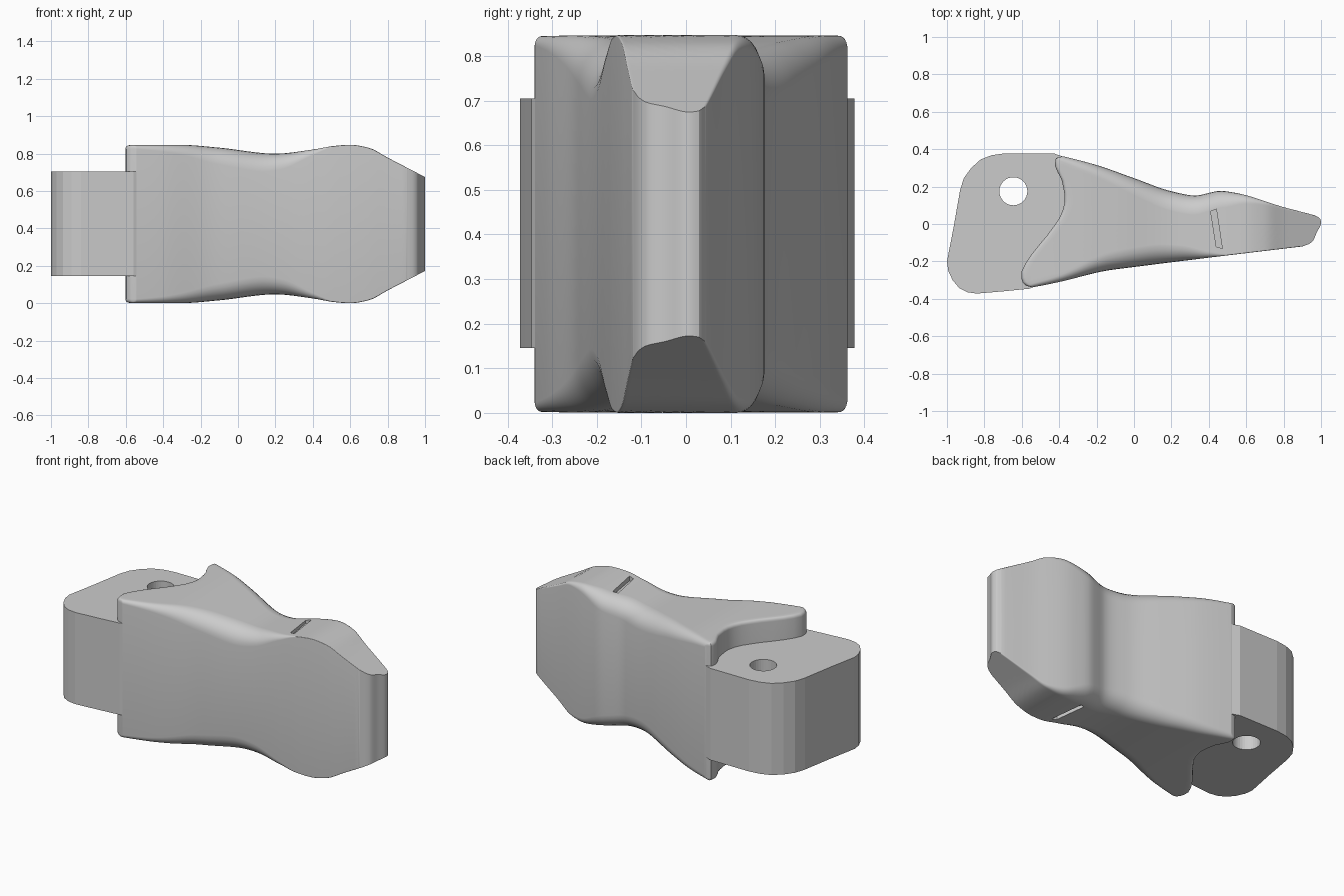
import bpy, bmesh, math

if "Cube" in bpy.data.objects:
    bpy.data.objects.remove(bpy.data.objects["Cube"])

MID = 0.4235  # mid height of the model; everything mirrors about it


def curve(pts):
    """Smooth monotone interpolation through (t, value) points."""
    n = len(pts)
    s = [(pts[i + 1][1] - pts[i][1]) / (pts[i + 1][0] - pts[i][0]) for i in range(n - 1)]
    m = [s[0]] + [2 * a * b / (a + b) if a * b > 0 else 0 for a, b in zip(s, s[1:])] + [s[-1]]

    def f(t):
        if t <= pts[0][0]:
            return pts[0][1] + m[0] * (t - pts[0][0])
        if t >= pts[-1][0]:
            return pts[-1][1] + m[-1] * (t - pts[-1][0])
        i = max(k for k in range(n - 1) if pts[k][0] <= t)
        w = pts[i + 1][0] - pts[i][0]
        q = (t - pts[i][0]) / w
        return ((2*q**3 - 3*q**2 + 1) * pts[i][1] + (q**3 - 2*q*q + q) * w * m[i]
                + (3*q*q - 2*q**3) * pts[i + 1][1] + (q**3 - q*q) * w * m[i + 1])
    return f


def make_object(name, bm):
    bmesh.ops.recalc_face_normals(bm, faces=bm.faces)
    me = bpy.data.meshes.new(name)
    bm.to_mesh(me)
    bm.free()
    ob = bpy.data.objects.new(name, me)
    bpy.context.collection.objects.link(ob)
    return ob


def prism(name, outline, z0, z1):
    bm = bmesh.new()
    face = bm.faces.new([bm.verts.new((x, y, z0)) for x, y in outline])
    ext = bmesh.ops.extrude_face_region(bm, geom=[face])['geom']
    bmesh.ops.translate(bm, vec=(0, 0, z1 - z0),
                        verts=[g for g in ext if isinstance(g, bmesh.types.BMVert)])
    return make_object(name, bm)


def activate(ob):
    bpy.ops.object.select_all(action='DESELECT')
    ob.select_set(True)
    bpy.context.view_layer.objects.active = ob


def cut(ob, cutter):
    mod = ob.modifiers.new('cut', 'BOOLEAN')
    mod.operation = 'DIFFERENCE'
    mod.solver = 'EXACT'
    mod.object = cutter
    activate(ob)
    bpy.ops.object.modifier_apply(modifier=mod.name)
    bpy.data.objects.remove(cutter)


# Tooth body: plan limits, height and fillet radii along the length
y_lo = curve([(-.6, -.35), (-.4, -.31), (-.15, -.25), (0, -.23), (.4, -.18), (.9, -.12), (1, -.108)])
y_hi = curve([(-.6, .41), (-.38, .362), (-.2, .315), (0, .245), (.2, .175), (.33, .152),
              (.4, .166), (.46, .177), (.55, .165), (.8, .09), (.97, .045), (1, .035)])
half_h = curve([(-.6, .421), (-.3, .4225), (-.1, .408), (.2, .376), (.4, .398),
                (.52, .418), (.6, .4235), (.7, .407), (.8, .355), (1, .251)])
r_lo = curve([(-.6, .015), (-.4, .035), (-.1, .09), (.1, .1), (.25, .08), (.4, .03), (.52, .004), (1, .003)])
r_hi = curve([(-.45, .02), (-.1, .07), (.2, .1), (.46, .085), (.6, .04), (.75, .012), (1, .004)])
# Rear and nose contours across the width (v = 0 low-y side, 1 high-y side)
x_rear = curve([(0, -.545), (.03, -.585), (.07, -.602), (.12, -.602), (.2, -.57), (.4, -.45),
                (.55, -.385), (.65, -.37), (.8, -.385), (.92, -.422), (.97, -.418), (1, -.38)])
x_nose = curve([(0, .9), (.05, .935), (.15, .958), (.4, .975), (.8, 1.0), (.95, .995), (1, .97)])

FIL, INNER, COLS, REAR_R = 6, 18, 60, .02
ROWS = 2 * FIL + INNER


def row_v(j, x):
    """Cross-width position of row j at x, keeping fillet rows inside the fillets."""
    w = y_hi(x) - y_lo(x)
    a, b = r_lo(x) / w, 1 - r_hi(x) / w
    if j < FIL:
        return a * (1 - math.cos(math.pi / 2 * (1 - (1 - j / FIL)))) if j else 0
    if j > FIL + INNER:
        k = ROWS - j
        return 1 - (1 - b) * (1 - math.cos(math.pi / 2 * k / FIL)) if k else 1
    t = (j - FIL) / INNER
    t = .4 * t + .6 * (1 - math.cos(math.pi * t)) / 2
    return a + (b - a) * t


def drop(d, r):
    q = min(1, max(0, 1 - d / r))
    return r * (1 - math.sqrt(1 - q * q))


def body_point(i, j):
    v = j / ROWS
    for _ in range(6):
        x0, x1 = x_rear(v), x_nose(v)
        if i <= 4:
            x = x0 + REAR_R * (1 - math.cos(math.pi / 2 * i / 4))
        else:
            x = x0 + REAR_R + (x1 - x0 - REAR_R) * (i - 4) / (COLS - 4)
        v = row_v(j, x)
    lo, hi = y_lo(x), y_hi(x)
    y = lo + (hi - lo) * v
    down = max(drop(y - lo, r_lo(x)), drop(hi - y, r_hi(x)), drop(x - x0, REAR_R))
    return x, y, half_h(x) - down


bm = bmesh.new()
grid = [[body_point(i, j) for j in range(ROWS + 1)] for i in range(COLS + 1)]
top, bot = [[[bm.verts.new((x, y, MID + s * z)) for x, y, z in col] for col in grid] for s in (1, -1)]
for g in (top, bot):
    for i in range(COLS):
        for j in range(ROWS):
            bm.faces.new((g[i][j], g[i + 1][j], g[i + 1][j + 1], g[i][j + 1]))
rim = ([(i, 0) for i in range(COLS)] + [(COLS, j) for j in range(ROWS)]
       + [(i, ROWS) for i in range(COLS, 0, -1)] + [(0, j) for j in range(ROWS, 0, -1)])
for (a, b), (c, d) in zip(rim, rim[1:] + rim[:1]):
    bm.faces.new((top[a][b], top[c][d], bot[c][d], bot[a][b]))
body = make_object('tooth_body', bm)

# Shallow slots on the upper and lower faces
slot = [(.41, .068), (.44, .08), (.472, -.13), (.44, -.122)]
cut(body, prism('slot_cutter', slot, .805, 1))
cut(body, prism('slot_cutter', slot, -.15, 2 * MID - .805))
activate(body)
bpy.ops.object.shade_smooth_by_angle(angle=math.radians(32))

# Rear mounting block with a through hole
block = prism('mounting_block', [
    (-.43, .378), (-.69, .378), (-.76, .368), (-.82, .345), (-.87, .3), (-.91, .245), (-.93, .18),
    (-.965, -.02), (-1, -.2), (-.993, -.25), (-.97, -.3), (-.935, -.342), (-.89, -.365),
    (-.84, -.372), (-.7, -.36), (-.56, -.346), (-.5, -.32), (-.3, -.2), (-.2, .2), (-.38, .36)],
    .145, .705)
hole = [(-.645 + .075 * math.cos(k * math.tau / 32), .175 + .075 * math.sin(k * math.tau / 32))
        for k in range(32)]
cut(block, prism('hole_cutter', hole, -.2, 1.2))
